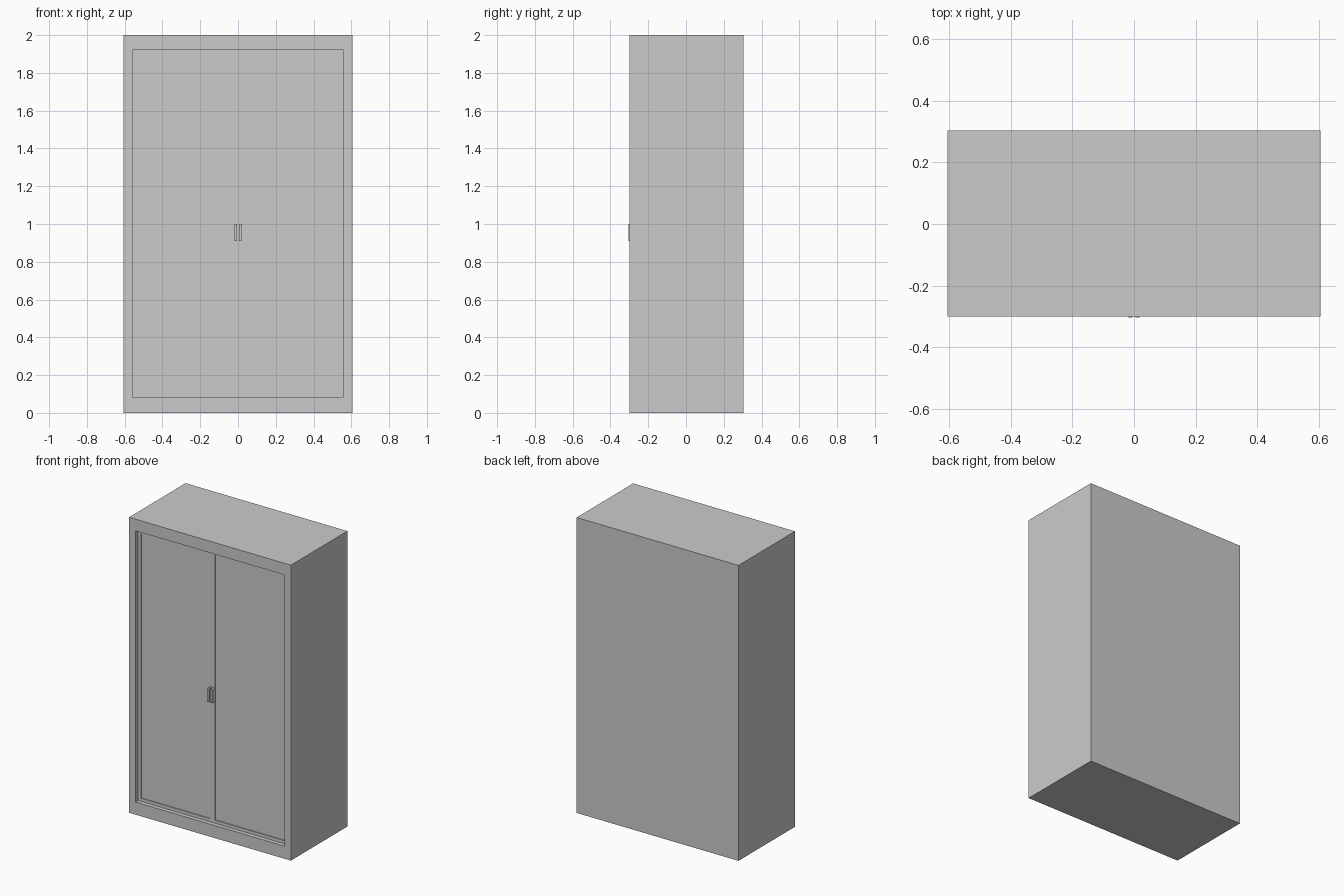
import bpy, bmesh
from mathutils import Vector

if "Cube" in bpy.data.objects:
    bpy.data.objects.remove(bpy.data.objects["Cube"])

W, FRONT, BACK, H = 0.606, -0.300, 0.304, 2.0   # half width, depth range, height
OX, OZ0, OZ1 = 0.558, 0.085, 1.921              # door opening
DOOR_Y = -0.272                                 # door face, set back in the frame


def box(bm, lo, hi):
    lo, hi = Vector(lo), Vector(hi)
    verts = bmesh.ops.create_cube(bm, size=1)["verts"]
    for v in verts:
        v.co = (lo + hi) / 2 + Vector(a * b for a, b in zip(v.co, hi - lo))


def front_face(bm):
    bm.normal_update()
    return min((f for f in bm.faces if f.normal.y < -0.9),
               key=lambda f: f.calc_center_median().y)


def recess(bm, x0, x1, z0, z1, depth):
    """Inset the front face to the given rectangle and push it back."""
    face = front_face(bm)
    bmesh.ops.inset_individual(bm, faces=[face], thickness=0.01)

    def fit(f, y):
        c = f.calc_center_median()
        for v in f.verts:
            v.co = (x1 if v.co.x > c.x else x0, y, z1 if v.co.z > c.z else z0)
    y = face.calc_center_median().y
    fit(face, y)
    new = bmesh.ops.extrude_discrete_faces(bm, faces=[face])["faces"][0]
    fit(new, y + depth)


def finish(bm, name):
    bmesh.ops.recalc_face_normals(bm, faces=bm.faces)
    mesh = bpy.data.meshes.new(name)
    bm.to_mesh(mesh)
    bm.free()
    obj = bpy.data.objects.new(name, mesh)
    bpy.context.collection.objects.link(obj)
    return obj


# Cabinet carcass with the door opening
bm = bmesh.new()
box(bm, (-W, FRONT, 0), (W, BACK, H))
recess(bm, -OX, OX, OZ0, OZ1, 0.05)
finish(bm, "cabinet_body")

for side, s in (("left", -1), ("right", 1)):
    # Door with a sunken panel
    bm = bmesh.new()
    xs = sorted((0, s * OX))
    box(bm, (xs[0], DOOR_Y, OZ0), (xs[1], FRONT + 0.05, OZ1))
    px = sorted((s * 0.0185, s * 0.537))
    recess(bm, px[0], px[1], 0.106, 1.900, 0.006)
    finish(bm, side + "_door")

    # Upright pull handle beside the centre line
    bm = bmesh.new()
    hx = sorted((s * 0.005, s * 0.0185))
    box(bm, (hx[0], -0.304, 0.91), (hx[1], DOOR_Y, 1.0))
    finish(bm, side + "_handle")
